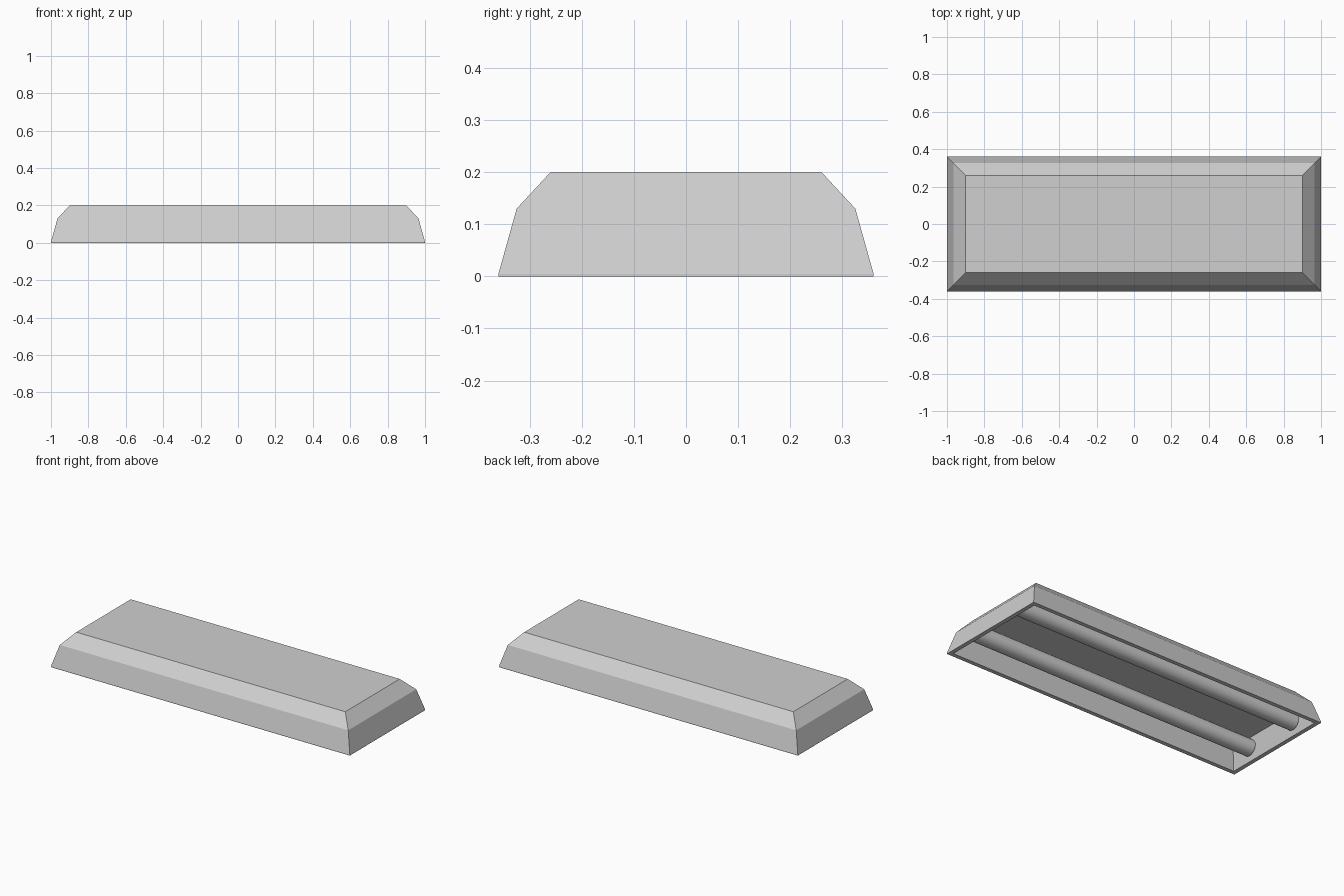
import bpy, bmesh
from math import radians

if "Cube" in bpy.data.objects:
    bpy.data.objects.remove(bpy.data.objects["Cube"], do_unlink=True)

HALF_X, HALF_Y = 1.0, 0.36

# Single light grey for the whole fixture
grey = bpy.data.materials.new("light grey")
grey.use_nodes = True
colour = (0.63, 0.63, 0.63, 1)
grey.diffuse_color = colour
grey.node_tree.nodes["Principled BSDF"].inputs["Base Color"].default_value = colour


def lofted_box(name, profile):
    """Loft rectangular rings given as (inset, height), capping both ends."""
    bm = bmesh.new()
    rings = []
    for inset, z in profile:
        x, y = HALF_X - inset, HALF_Y - inset
        rings.append([bm.verts.new(p) for p in
                      ((-x, -y, z), (x, -y, z), (x, y, z), (-x, y, z))])
    for low, high in zip(rings, rings[1:]):
        for i in range(4):
            j = (i + 1) % 4
            bm.faces.new((low[i], low[j], high[j], high[i]))
    bm.faces.new(rings[0])
    bm.faces.new(rings[-1])
    bmesh.ops.recalc_face_normals(bm, faces=bm.faces)
    mesh = bpy.data.meshes.new(name)
    bm.to_mesh(mesh)
    bm.free()
    mesh.materials.append(grey)
    obj = bpy.data.objects.new(name, mesh)
    bpy.context.collection.objects.link(obj)
    return obj


# Housing: recessed ceiling, inner walls, bottom rim, outer walls, chamfer, top
lofted_box("housing", [(0.055, 0.12), (0.025, 0), (0, 0), (0, 0.005),
                       (0.035, 0.13), (0.10, 0.20)])

# Two lamp tubes spanning the recess
for name, side in (("front_tube", -1), ("back_tube", 1)):
    bpy.ops.mesh.primitive_cylinder_add(
        vertices=32, radius=0.048, depth=1.91,
        location=(0, 0.18 * side, 0.067), rotation=(0, radians(90), 0))
    tube = bpy.context.object
    tube.name = name
    tube.data.materials.append(grey)
    bpy.ops.object.shade_smooth_by_angle(angle=radians(35))
